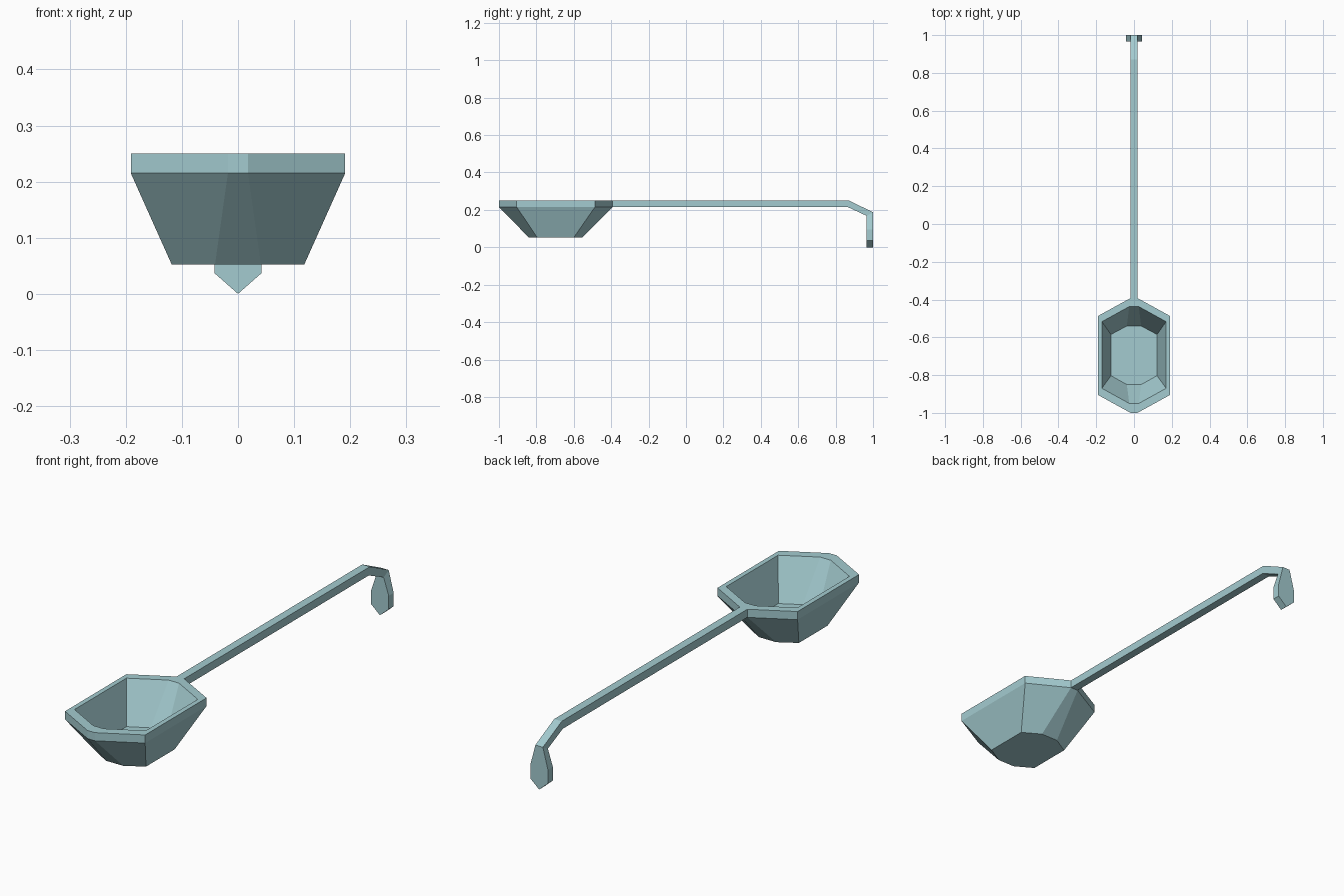
import bpy, bmesh

if "Cube" in bpy.data.objects:
    bpy.data.objects.remove(bpy.data.objects["Cube"])

mat = bpy.data.materials.new("pale teal")
mat.diffuse_color = (0.37, 0.60, 0.63, 1)
mat.use_nodes = True
mat.node_tree.nodes["Principled BSDF"].inputs["Base Color"].default_value = mat.diffuse_color


def finish(name, bm):
    bmesh.ops.remove_doubles(bm, verts=bm.verts, dist=1e-5)
    bmesh.ops.recalc_face_normals(bm, faces=bm.faces)
    me = bpy.data.meshes.new(name)
    bm.to_mesh(me)
    bm.free()
    me.materials.append(mat)
    ob = bpy.data.objects.new(name, me)
    bpy.context.collection.objects.link(ob)
    return ob


def loft(bm, rings):
    """Skin consecutive rings of points; returns the vertex rings."""
    vr = [[bm.verts.new(p) for p in r] for r in rings]
    for a, b in zip(vr, vr[1:]):
        n = len(a)
        for i in range(n):
            j = (i + 1) % n
            bm.faces.new((a[i], a[j], b[j], b[i]))
    return vr


def octagon(tip_w, side_w, y0, y1, y2, y3, z):
    """Long eight-sided outline with narrow flat ends."""
    right = [(tip_w, y0), (side_w, y1), (side_w, y2), (tip_w, y3)]
    left = [(-x, y) for x, y in reversed(right)]
    return [(x, y, z) for x, y in right + left]


# bowl: outer base, flared wall, rim band, inner wall, inner floor
bm = bmesh.new()
rings = loft(bm, [
    octagon(0.041, 0.118, -0.84, -0.795, -0.60, -0.555, 0.052),
    octagon(0.018, 0.191, -1.00, -0.905, -0.487, -0.392, 0.215),
    octagon(0.018, 0.191, -1.00, -0.905, -0.487, -0.392, 0.25),
    octagon(0.025, 0.170, -0.95, -0.87, -0.517, -0.437, 0.25),
    octagon(0.038, 0.122, -0.85, -0.803, -0.585, -0.54, 0.08),
])
bm.faces.new(rings[0])
bm.faces.new(rings[-1])
finish("bowl", bm)

# handle: straight bar, bent end and pointed hanging tab
# (half width, outer y, outer z, inner y, inner z)
sections = [
    (0.018, -0.392, 0.25, -0.392, 0.215),
    (0.018, 0.872, 0.25, 0.865, 0.215),
    (0.018, 1.0, 0.187, 0.966, 0.168),
    (0.042, 1.0, 0.095, 0.966, 0.095),
    (0.042, 1.0, 0.037, 0.966, 0.037),
]
bm = bmesh.new()
rings = loft(bm, [[(-w, yo, zo), (w, yo, zo), (w, yi, zi), (-w, yi, zi)]
                  for w, yo, zo, yi, zi in sections])
# pointed tip of the tab
a, b, c, d = rings[-1]
back = bm.verts.new((0, 1.0, 0))
front = bm.verts.new((0, 0.966, 0))
for f in ((a, b, back), (d, c, front), (b, c, front, back), (a, d, front, back)):
    bm.faces.new(f)
finish("handle", bm)
